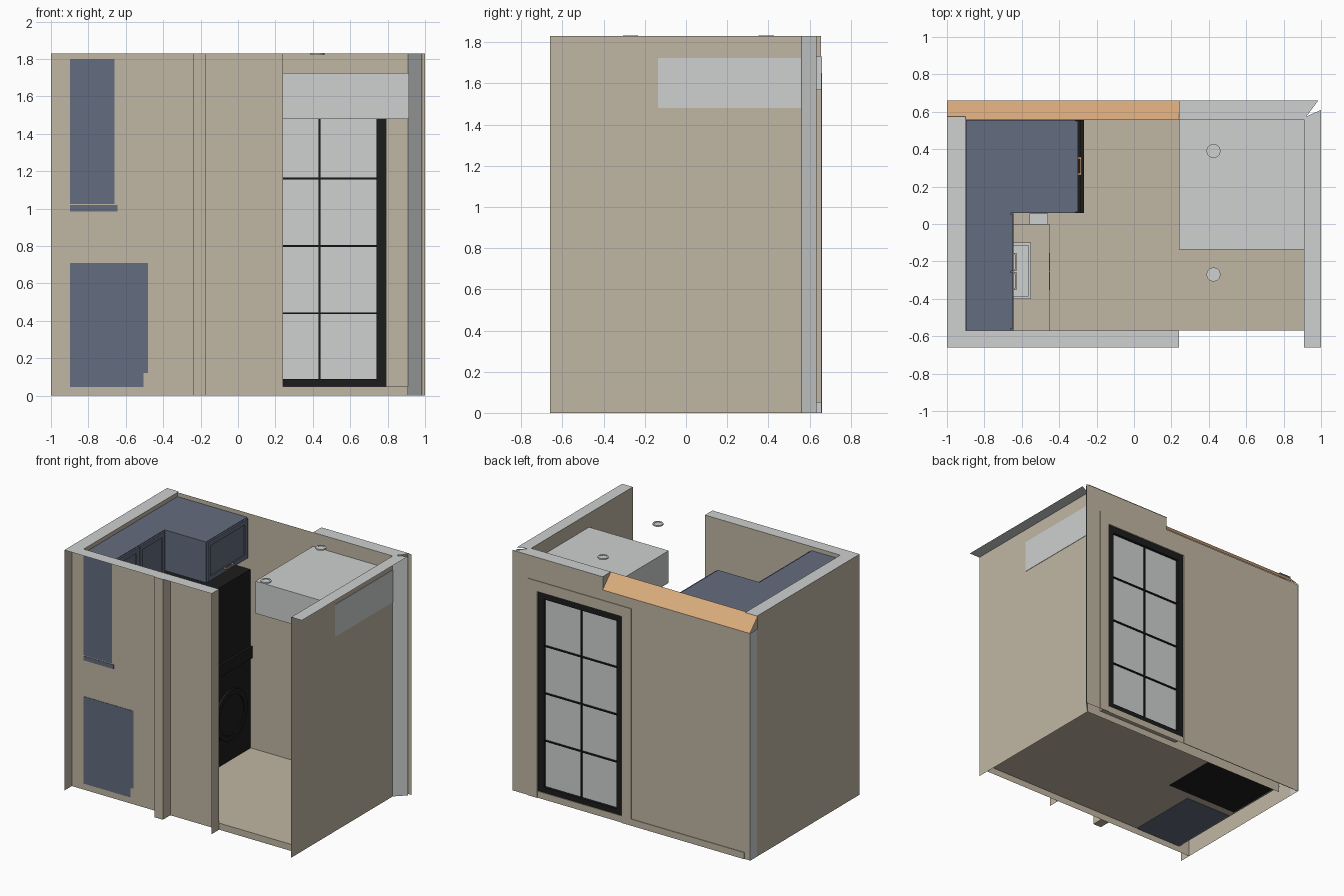
import bpy, bmesh, math
from mathutils import Matrix

if "Cube" in bpy.data.objects:
    bpy.data.objects.remove(bpy.data.objects["Cube"])


def mat(name, r, g, b):
    m = bpy.data.materials.new(name)
    m.diffuse_color = (r, g, b, 1)
    m.use_nodes = True
    m.node_tree.nodes["Principled BSDF"].inputs["Base Color"].default_value = m.diffuse_color
    return m


BEIGE = mat("beige_plaster", 0.53, 0.47, 0.37)
GREY = mat("light_grey", 0.62, 0.63, 0.63)
BLUE = mat("slate_blue", 0.127, 0.15, 0.209)
BLACK = mat("soft_black", 0.012, 0.012, 0.012)
WOOD = mat("warm_wood", 0.70, 0.41, 0.20)


def finish(name, bm, material):
    me = bpy.data.meshes.new(name)
    bm.to_mesh(me)
    bm.free()
    me.materials.append(material)
    ob = bpy.data.objects.new(name, me)
    bpy.context.collection.objects.link(ob)
    return ob


def box(name, x, y, z, material):
    bm = bmesh.new()
    size = [b - a for a, b in (x, y, z)]
    mid = [(a + b) / 2 for a, b in (x, y, z)]
    bmesh.ops.create_cube(bm, size=1, matrix=Matrix.Translation(mid) @ Matrix.Diagonal((*size, 1)))
    return finish(name, bm, material)


def sheet(name, pts, material):
    bm = bmesh.new()
    bm.faces.new([bm.verts.new(p) for p in pts])
    return finish(name, bm, material)


def wall(name, a, b, z0, z1, material=BEIGE):
    """Upright sheet between two plan points."""
    return sheet(name, [(*a, z0), (*b, z0), (*b, z1), (*a, z1)], material)


def flat(name, plan, z, material):
    return sheet(name, [(x, y, z) for x, y in plan], material)


def rect(x0, x1, y0, y1):
    return [(x0, y0), (x1, y0), (x1, y1), (x0, y1)]


def ring(name, loc, r_in, r_out, depth, material, axis="Z", seg=32):
    """Square-section ring; r_in = 0 gives a disc."""
    bm = bmesh.new()
    prof = [(r_in, 0), (r_out, 0), (r_out, depth), (r_in, depth)]
    vs = [bm.verts.new((r, 0, z)) for r, z in prof]
    es = [bm.edges.new((vs[i], vs[(i + 1) % 4])) for i in range(4)]
    bmesh.ops.spin(bm, geom=vs + es, cent=(0, 0, 0), axis=(0, 0, 1),
                   angle=2 * math.pi, steps=seg, use_duplicate=False)
    bmesh.ops.remove_doubles(bm, verts=bm.verts, dist=1e-5)
    bmesh.ops.recalc_face_normals(bm, faces=bm.faces)
    rot = Matrix.Rotation(math.pi / 2, 4, 'Y') if axis == "X" else Matrix()
    bm.transform(Matrix.Translation(loc) @ rot)
    return finish(name, bm, material)


H = 1.83

# floor and front sill
flat("floor", rect(-0.91, 0.91, -0.57, 0.56), 0.05, BEIGE)
wall("front_sill", (0.24, -0.57), (0.91, -0.57), 0, 0.05)

# left wall, both faces
wall("left_wall_outer", (-1, -0.66), (-1, 0.575), 0, H)
wall("left_wall_inner", (-0.9, -0.57), (-0.9, 0.56), 0.05, H)
wall("left_corner_strip", (-1, 0.575), (-1, 0.66), 0, 1.73, GREY)

# front wall with its returns and stud
wall("front_wall", (-1, -0.57), (0.24, -0.57), 0, H)
wall("front_wall_return", (0.24, -0.57), (0.24, -0.66), 0, H)
box("front_stud", (-0.24, -0.17), (-0.66, -0.571), (0, H - 0.002), BEIGE)

# right wall and mitred corner
wall("right_wall", (0.91, -0.66), (0.91, 0.56), 0, H)
wall("right_corner_mitre", (0.91, 0.56), (0.985, 0.635), 0, H, GREY)

# back wall, inner and outer skins around the door opening
DX0, DX1, DZ0, DZ1 = 0.08, 0.79, 0.05, 1.57
for label, y, xa, xb in (("inner", 0.56, -0.9, 0.91), ("outer", 0.655, -1, 1)):
    top = H if label == "inner" else 1.73
    wall(f"back_wall_{label}_west", (xa, y), (DX0, y), 0, top)
    wall(f"back_wall_{label}_east", (DX1, y), (xb, y), 0, H)
    wall(f"back_wall_{label}_over_door", (DX0, y), (DX1, y), DZ1, top)
    wall(f"back_wall_{label}_under_door", (DX0, y), (DX1, y), 0, DZ0)
wall("back_wall_upper_panel", (0.24, 0.655), (DX1, 0.655), 1.73, H)
wall("back_wall_upper_end", (0.24, 0.56), (0.24, 0.655), 1.73, H)

# door reveal and outer casing
for x in (DX0, DX1):
    wall("door_reveal_side", (x, 0.56), (x, 0.655), DZ0, DZ1)
for z in (DZ0, DZ1):
    flat("door_reveal_end", rect(DX0, DX1, 0.56, 0.655), z, BEIGE)
for xa, xb in ((0.0, DX0), (DX1, 0.87)):
    box("door_casing_side", (xa, xb), (0.655, 0.66), (0, 1.65), BEIGE)
box("door_casing_top", (DX0, DX1), (0.655, 0.66), (DZ1, 1.65), BEIGE)
box("back_baseboard", (-0.95, 0.0), (0.655, 0.66), (0, 0.05), BEIGE)

# wall caps
flat("front_cap", rect(-0.9, 0.24, -0.66, -0.57), H, GREY)
flat("left_cap", rect(-1, -0.9, -0.66, 0.575), H, GREY)
flat("right_cap", [(0.91, -0.66), (1, -0.66), (1, 0.61), (0.91, 0.57)], H, GREY)
flat("back_cap", [(0.24, 0.56), (0.91, 0.56), (0.985, 0.66), (0.24, 0.66)], H, GREY)
sheet("sloped_back_cap", [(-1, 0.56, H), (0.24, 0.56, H), (0.24, 0.66, 1.73), (-1, 0.66, 1.73)], WOOD)

# glazed door
Y = (0.60, 0.65)
for xa, xb in ((DX0, DX0 + 0.05), (DX1 - 0.05, DX1)):
    box("door_stile", (xa, xb), Y, (DZ0, DZ1), BLACK)
for za, zb in ((DZ0, 0.09), (1.52, DZ1)):
    box("door_rail", (DX0 + 0.05, DX1 - 0.05), Y, (za, zb), BLACK)
box("door_glass", (DX0 + 0.05, DX1 - 0.05), (0.62, 0.63), (0.09, 1.52), GREY)
box("door_mullion", (0.43, 0.44), (0.61, 0.64), (0.09, 1.52), BLACK)
for z in (0.44, 0.80, 1.16):
    box("door_glazing_bar", (DX0 + 0.05, DX1 - 0.05), (0.61, 0.64), (z - 0.005, z + 0.005), BLACK)


def shaker(name, x, y0, y1, z0, z1):
    """Framed cabinet front facing +x: back panel plus raised rails."""
    f, t = 0.035, 0.012
    box(name + "_panel", (x, x + 0.004), (y0, y1), (z0, z1), BLUE)
    for ya, yb in ((y0, y0 + f), (y1 - f, y1)):
        box(name + "_stile", (x, x + t), (ya, yb), (z0, z1), BLUE)
    for za, zb in ((z0, z0 + f), (z1 - f, z1)):
        box(name + "_rail", (x, x + t), (y0 + f, y1 - f), (za, zb), BLUE)


def handle(name, x, yc, z):
    """Bar pull on two posts."""
    box(name + "_bar", (x + 0.012, x + 0.02), (yc - 0.048, yc + 0.048), (z, z + 0.01), WOOD)
    for s in (-1, 1):
        y = yc + s * 0.043
        box(name + "_post", (x, x + 0.014), (y - 0.005, y + 0.005), (z, z + 0.01), WOOD)


# lower cabinet with toe kick
FRONT = -0.573  # cabinet ends show through the front wall
box("lower_cabinet", (-0.898, -0.48), (FRONT, 0.0), (0.12, 0.71), BLUE)
box("lower_toe_kick", (-0.898, -0.505), (FRONT, 0.0), (0.047, 0.12), BLUE)
box("countertop", (-0.898, -0.452), (-0.569, 0.0), (0.71, 0.735), BEIGE)
box("filler_panel", (-0.56, -0.46), (0.001, 0.055), (0.05, 0.70), GREY)

# upper cabinet and light rail
box("upper_cabinet", (-0.898, -0.66), (FRONT, 0.06), (1.025, 1.80), BLUE)
box("light_rail", (-0.898, -0.645), (FRONT, 0.06), (0.985, 1.018), BLUE)

# doors and pulls, two of each
for y0, y1, yh in ((-0.56, -0.258, -0.305), (-0.252, 0.05, -0.203)):
    shaker("upper_door", -0.66, y0, y1, 1.03, 1.795)
    handle("upper_pull", -0.648, yh, 1.06)
    shaker("lower_door", -0.48, y0, min(y1, -0.005), 0.13, 0.70)
    handle("lower_pull", -0.468, yh, 0.65)

# sink
for xa, xb in ((-0.74, -0.725), (-0.565, -0.55)):
    box("sink_side", (xa, xb), (-0.40, -0.10), (0.735, 0.75), GREY)
for ya, yb in ((-0.40, -0.385), (-0.115, -0.10)):
    box("sink_end", (-0.725, -0.565), (ya, yb), (0.735, 0.75), GREY)
box("sink_basin", (-0.725, -0.565), (-0.385, -0.115), (0.735, 0.739), GREY)

# cabinet above the laundry stack
box("stack_cabinet", (-0.898, -0.312), (0.06, 0.555), (1.49, 1.80), BLUE)
shaker("stack_cabinet_door", -0.312, 0.065, 0.55, 1.495, 1.795)
handle("stack_cabinet_pull", -0.30, 0.31, 1.52)

# stacked washer and dryer
box("washer", (-0.895, -0.285), (0.06, 0.555), (0.047, 0.74), BLACK)
box("control_panel", (-0.895, -0.268), (0.06, 0.555), (0.74, 0.83), BLACK)
box("dryer", (-0.895, -0.285), (0.06, 0.555), (0.83, 1.41), BLACK)
ring("washer_door_rim", (-0.286, 0.31, 0.40), 0.15, 0.19, 0.018, BLACK, "X")
ring("washer_door_glass", (-0.286, 0.31, 0.40), 0.0, 0.15, 0.01, BLACK, "X")

# suspended box on the right
box("soffit_box", (0.24, 0.913), (-0.135, 0.558), (1.48, 1.725), GREY)

# ceiling lights
for y in (0.39, -0.27):
    ring("ceiling_light_rim", (0.425, y, 1.822), 0.026, 0.037, 0.01, GREY)
    ring("ceiling_light_lens", (0.425, y, 1.824), 0.0, 0.026, 0.005, GREY)
